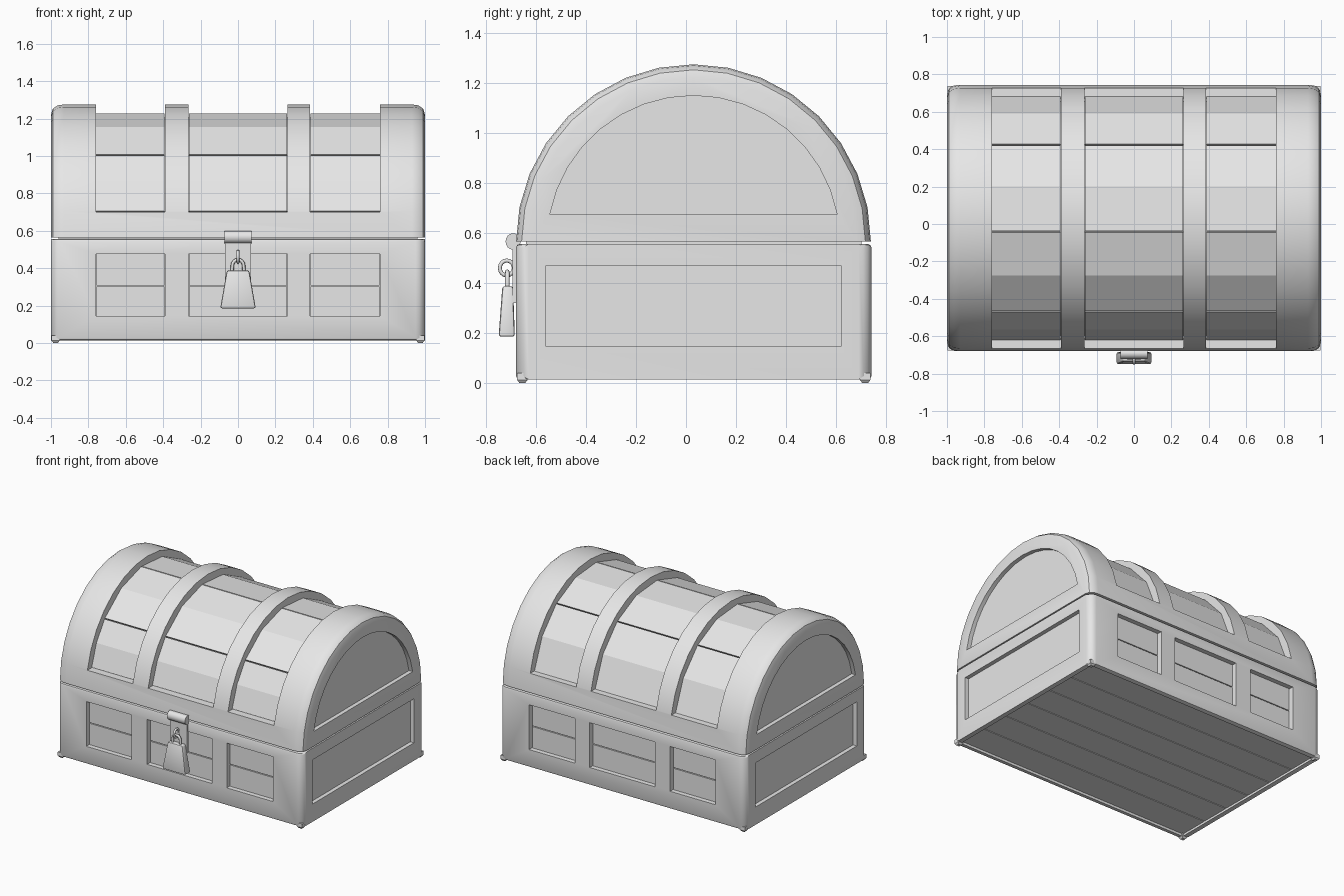
import bpy, bmesh, math
from mathutils import Vector

if "Cube" in bpy.data.objects:
    bpy.data.objects.remove(bpy.data.objects["Cube"])

CY, CZ, R = 0.03, 0.565, 0.71      # centre line and radius of the domed lid
Y0, Y1 = -0.68, 0.742              # front and back of the base
WINDOWS = [(-0.76, -0.39), (-0.265, 0.265), (0.385, 0.76)]

grey = bpy.data.materials.new("plain_grey")
grey.diffuse_color = (0.8, 0.8, 0.8, 1)
grey.use_nodes = True
grey.node_tree.nodes["Principled BSDF"].inputs["Base Color"].default_value = grey.diffuse_color


def finish(name, bm, smooth=None):
    bmesh.ops.recalc_face_normals(bm, faces=bm.faces)
    me = bpy.data.meshes.new(name)
    bm.to_mesh(me)
    bm.free()
    ob = bpy.data.objects.new(name, me)
    bpy.context.collection.objects.link(ob)
    me.materials.append(grey)
    if smooth:
        shade(ob, smooth)
    return ob


def select(ob):
    bpy.ops.object.select_all(action='DESELECT')
    ob.select_set(True)
    bpy.context.view_layer.objects.active = ob


def shade(ob, deg):
    select(ob)
    bpy.ops.object.shade_smooth_by_angle(angle=math.radians(deg))


def loft(bm, rings):
    """Closed solid through rings of points."""
    vs = [[bm.verts.new(p) for p in r] for r in rings]
    n = len(vs[0])
    for a, b in zip(vs, vs[1:]):
        for i in range(n):
            bm.faces.new((a[i], a[(i + 1) % n], b[(i + 1) % n], b[i]))
    bm.faces.new(vs[0])
    bm.faces.new(vs[-1][::-1])


def prism(bm, pts, x0, x1):
    loft(bm, [[(x, y, z) for y, z in pts] for x in (x0, x1)])


def box(bm, x0, x1, y0, y1, z0, z1):
    prism(bm, [(y0, z0), (y1, z0), (y1, z1), (y0, z1)], x0, x1)


def arc(r, a0, a1, n):
    return [(CY + r * math.cos(math.radians(a0 + (a1 - a0) * i / n)),
             CZ + r * math.sin(math.radians(a0 + (a1 - a0) * i / n))) for i in range(n + 1)]


def above(r, z, n=16):
    """Arc of radius r lying above height z."""
    a = math.degrees(math.asin((z - CZ) / r))
    return arc(r, a, 180 - a, n)


def cut(ob, bm):
    cutter = finish("cutter", bm)
    cutter.hide_render = True
    m = ob.modifiers.new("cut", 'BOOLEAN')
    m.operation, m.solver, m.object = 'DIFFERENCE', 'EXACT', cutter
    select(ob)
    bpy.ops.object.modifier_apply(modifier="cut")
    bpy.data.objects.remove(cutter)


def tube(name, pts, r, cyclic=False):
    cu = bpy.data.curves.new(name, 'CURVE')
    cu.dimensions, cu.bevel_depth, cu.bevel_resolution = '3D', r, 2
    cu.use_fill_caps = True
    sp = cu.splines.new('POLY')
    sp.points.add(len(pts) - 1)
    for p, q in zip(sp.points, pts):
        p.co = (*q, 1)
    sp.use_cyclic_u = cyclic
    cu.materials.append(grey)
    ob = bpy.data.objects.new(name, cu)
    bpy.context.collection.objects.link(ob)
    select(ob)
    bpy.ops.object.convert(target='MESH')
    shade(bpy.context.object, 50)


# Base frame: rounded box with window openings and a recessed underside
bm = bmesh.new()
box(bm, -1, 1, Y0, Y1, 0.014, 0.556)
up = [e for e in bm.edges if abs((e.verts[0].co - e.verts[1].co).z) > 0.1]
bmesh.ops.bevel(bm, geom=up, offset=0.05, segments=4, profile=0.5, affect='EDGES')
rim = [e for e in bm.edges if abs((e.verts[0].co - e.verts[1].co).z) < 0.01]
bmesh.ops.bevel(bm, geom=rim, offset=0.014, segments=2, profile=0.5, affect='EDGES')
base = finish("base_frame", bm)
bm = bmesh.new()
for x0, x1 in WINDOWS:
    box(bm, x0, x1, Y0 - 0.1, Y0 + 0.05, 0.145, 0.475)
    box(bm, x0, x1, Y1 - 0.05, Y1 + 0.1, 0.145, 0.475)
for s in (-1, 1):
    box(bm, s * 0.97, s * 1.1, -0.56, 0.62, 0.145, 0.47)
box(bm, -0.965, 0.965, Y0 + 0.035, Y1 - 0.035, -0.1, 0.05)
cut(base, bm)
shade(base, 40)

# Planks in the front and back windows of the base
bm = bmesh.new()
for x0, x1 in WINDOWS:
    for z0, z1 in ((0.145, 0.302), (0.308, 0.475)):
        box(bm, x0 + 0.003, x1 - 0.003, Y0 + 0.035, Y0 + 0.06, z0, z1)
        box(bm, x0 + 0.003, x1 - 0.003, Y1 - 0.06, Y1 - 0.035, z0, z1)
finish("base_planks", bm)

# Floor planks underneath
bm = bmesh.new()
w = (Y1 - Y0 - 0.07) / 6
for i in range(6):
    y = Y0 + 0.035 + i * w
    box(bm, -0.965, 0.965, y + 0.003, y + w - 0.003, 0.03, 0.06)
finish("floor_planks", bm)

# Small pointed feet at the four corners
bm = bmesh.new()
for sx in (-1, 1):
    for y, sy in ((Y0, 1), (Y1, -1)):
        c = Vector((sx * 0.975, y + sy * 0.025, 0))
        loft(bm, [[c + Vector((dx * r, dy * r, z)) for dx, dy in
                   ((-1, -1), (1, -1), (1, 1), (-1, 1))]
                  for r, z in ((0.012, 0), (0.021, 0.012), (0.021, 0.04))])
finish("corner_feet", bm)

# Filler behind the seam between base and lid
bm = bmesh.new()
box(bm, -0.96, 0.96, Y0 + 0.04, Y1 - 0.04, 0.54, 0.59)
finish("seam_filler", bm)

# Domed lid frame: half barrel with rounded ends, openings between the bands
bm = bmesh.new()
ends = [(1, 0.655), (0.99, 0.688), (0.965, 0.705), (0.93, R)]
stations = [(-x, r) for x, r in ends] + ends[::-1]
loft(bm, [[(x, y, z) for y, z in arc(r, 0, 180, 16)] for x, r in stations])
lid = finish("lid_frame", bm)
bm = bmesh.new()
for x0, x1 in WINDOWS:
    prism(bm, above(0.64, 0.70) + above(0.85, 0.70)[::-1], x0, x1)
for s in (-1, 1):
    prism(bm, above(0.585, 0.675), s * 0.97, s * 1.1)
cut(lid, bm)
shade(lid, 35)

# Lid planks: each spans two facets of the barrel, with thin grooves between
bm = bmesh.new()
for x0, x1 in WINDOWS:
    for a0, n in ((11.6, 2), (54, 2), (96.4, 2), (138.8, 1.4)):
        a1 = a0 + 21.2 * n - 0.6
        prism(bm, arc(0.665, a0, a1, 2) + arc(0.62, a0, a1, 2)[::-1],
              x0 + 0.002, x1 - 0.002)
finish("lid_planks", bm)

# Hasp: hinge barrel and hanging plate
bm = bmesh.new()
prism(bm, [(-0.692 + 0.03 * math.cos(t * math.pi / 8), 0.566 + 0.033 * math.sin(t * math.pi / 8))
           for t in range(16)], -0.073, 0.073)
finish("hasp_hinge", bm, 40)
bm = bmesh.new()
box(bm, -0.07, 0.07, -0.694, -0.678, 0.32, 0.56)
finish("hasp_plate", bm)

# Staple ring and padlock shackle
tube("staple_ring", [(0, -0.717 + 0.028 * math.cos(t * math.pi / 8),
                      0.46 + 0.03 * math.sin(t * math.pi / 8)) for t in range(16)], 0.008, True)
U = [(0.03 * math.cos(t * math.pi / 8), -0.715, 0.415 + 0.03 * math.sin(t * math.pi / 8))
     for t in range(9)]
tube("padlock_shackle", [(0.033, -0.715, 0.37)] + U + [(-0.033, -0.715, 0.37)], 0.009)

# Padlock body: tapered block with softened edges
bm = bmesh.new()
loft(bm, [[(-w, y0, z), (w, y0, z), (w, y1, z), (-w, y1, z)]
          for w, y0, y1, z in ((0.095, -0.75, -0.685, 0.185), (0.06, -0.735, -0.692, 0.387))])
bmesh.ops.bevel(bm, geom=bm.edges[:], offset=0.01, segments=2, profile=0.5, affect='EDGES')
finish("padlock_body", bm, 40)
